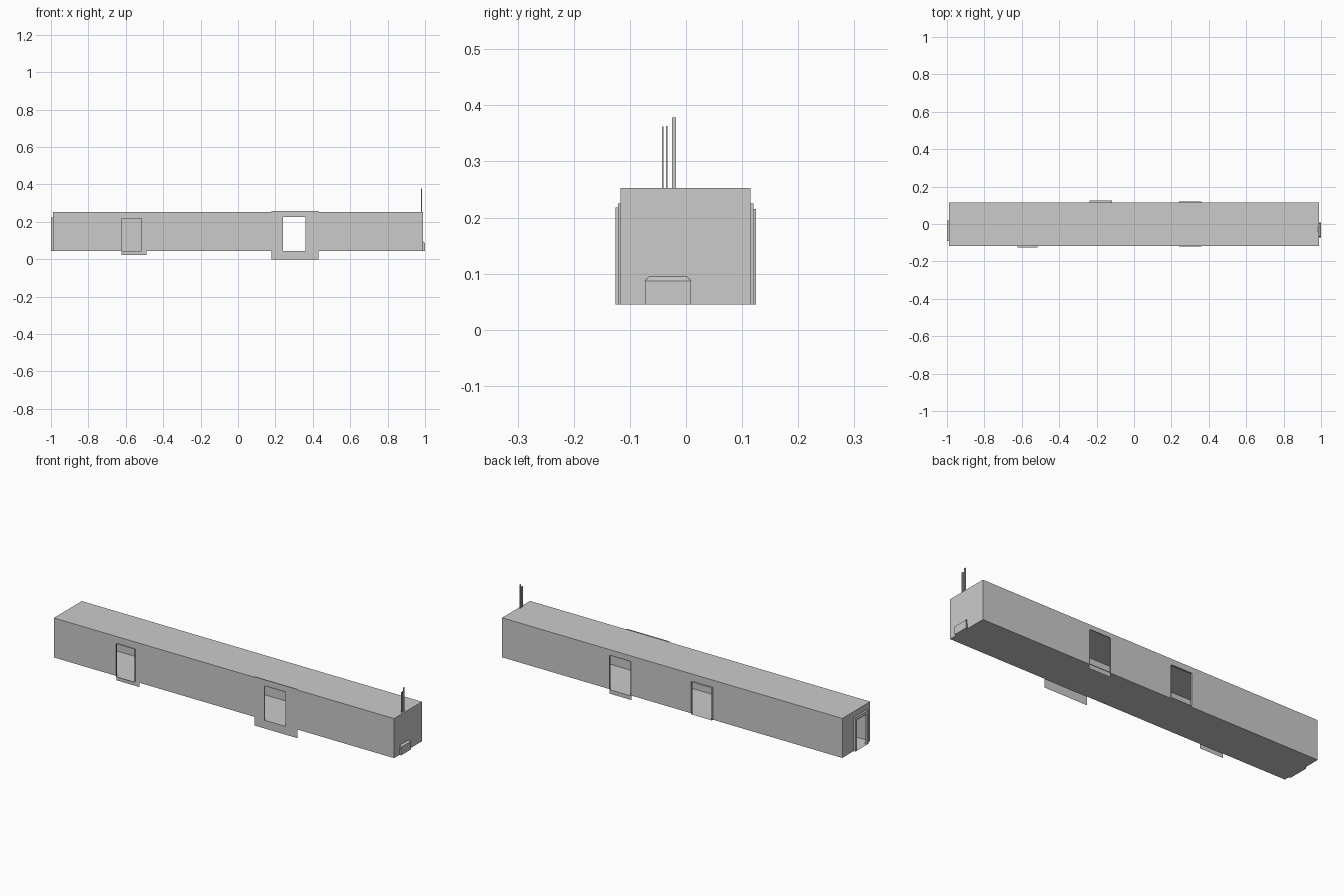
import bpy, bmesh
from mathutils import Vector

if "Cube" in bpy.data.objects:
    bpy.data.objects.remove(bpy.data.objects["Cube"])

X, YF, YB, Z0, Z1 = 0.99, -0.117, 0.115, 0.045, 0.253


def make(name, quads):
    """One mesh object from a list of four-corner faces."""
    bm = bmesh.new()
    for q in quads:
        bm.faces.new([bm.verts.new(Vector(p)) for p in q])
    bmesh.ops.remove_doubles(bm, verts=bm.verts, dist=1e-5)
    me = bpy.data.meshes.new(name)
    bm.to_mesh(me)
    bm.free()
    ob = bpy.data.objects.new(name, me)
    bpy.context.collection.objects.link(ob)
    return ob


def point(side, u, d, z):
    """Place along a wall: u along it, d outward from it."""
    return {'front': (u, YF - d, z), 'back': (u, YB + d, z),
            'left': (-X - d, u, z), 'right': (X + d, u, z)}[side]


def panel(side, u0, u1, z0, z1, d=0.0):
    q = [point(side, *p) for p in ((u0, d, z0), (u1, d, z0), (u1, d, z1), (u0, d, z1))]
    return q[::-1] if side in ('back', 'left') else q


def wall(name, side, u0, u1, z0, z1, openings=(), d=0.0):
    """Flat sheet with rectangular openings (left, right, bottom, top)."""
    quads, u = [], u0
    for a, b, low, high in sorted(openings):
        if a > u:
            quads.append(panel(side, u, a, z0, z1, d))
        if high < z1:
            quads.append(panel(side, a, b, high, z1, d))
        if low > z0:
            quads.append(panel(side, a, b, z0, low, d))
        u = b
    if u < u1:
        quads.append(panel(side, u, u1, z0, z1, d))
    return make(name, quads)


def sleeve(name, side, a, b, low, high, d):
    """Shallow door surround sticking out from the wall."""
    ring = [(a, low), (b, low), (b, high), (a, high)]
    quads = []
    for i in range(4):
        (p, q), (r, s) = ring[i], ring[(i + 1) % 4]
        quads.append([point(side, p, 0, q), point(side, r, 0, s),
                      point(side, r, d, s), point(side, p, d, q)])
    return make(name, quads)


def box(name, x0, x1, y0, y1, z0, z1):
    bm = bmesh.new()
    bmesh.ops.create_cube(bm, size=1)
    for v in bm.verts:
        v.co = ((x0 + x1) / 2 + v.co.x * (x1 - x0), (y0 + y1) / 2 + v.co.y * (y1 - y0),
                (z0 + z1) / 2 + v.co.z * (z1 - z0))
    me = bpy.data.meshes.new(name)
    bm.to_mesh(me)
    bm.free()
    ob = bpy.data.objects.new(name, me)
    bpy.context.collection.objects.link(ob)
    return ob


# Door openings
front_small = (-0.622, -0.515, Z0, 0.218)
front_large = (0.24, 0.36, Z0, 0.225)
back_main = (0.24, 0.36, Z0, 0.225)
back_side = (-0.237, -0.118, Z0, 0.215)
end_door = (-0.075, 0.006, Z0, 0.205)

# Hollow corridor shell
wall('front_wall', 'front', -X, X, Z0, Z1, [front_small, front_large])
wall('back_wall', 'back', -X, X, Z0, Z1, [back_main, back_side])
wall('left_end_wall', 'left', YF, YB, Z0, Z1, [end_door])
wall('right_end_wall', 'right', YF, YB, Z0, Z1)
make('floor', [[(-X, YB, Z0), (X, YB, Z0), (X, YF, Z0), (-X, YF, Z0)]])
make('roof', [[(-X, YF, Z1), (X, YF, Z1), (X, YB, Z1), (-X, YB, Z1)]])

# Flat plates around the doors
wall('front_large_plate', 'front', 0.178, 0.43, 0.0, 0.257, [front_large], 0.001)
wall('front_small_plate', 'front', -0.624, -0.49, 0.023, 0.236, [front_small], 0.001)
wall('back_main_plate', 'back', 0.236, 0.364, 0.022, 0.252, [back_main], 0.001)

# Door surrounds
sleeve('front_small_surround', 'front', *front_small, 0.009)
sleeve('front_large_surround', 'front', *front_large, 0.004)
sleeve('back_main_surround', 'back', *back_main, 0.005)
sleeve('back_side_surround', 'back', *back_side, 0.01)
sleeve('end_door_outer', 'left', -0.09, 0.02, Z0, 0.222, 0.01)
sleeve('end_door_inner', 'left', *end_door, 0.01)
wall('end_door_rim', 'left', -0.09, 0.02, Z0, 0.222, [end_door], 0.01)

# Low cover on the right end, with a sloped top
cover = box('end_cover', X, 1.0, -0.073, 0.009, Z0, 0.095)
for v in cover.data.vertices:
    if v.co.z > 0.09:
        if v.co.x > 0.995:
            v.co.z = 0.087
        else:
            v.co.y += 0.008 if v.co.y < -0.03 else -0.008

# Roof rods
for name, y0, y1, top in (('rod_wide', -0.025, -0.018, 0.378),
                          ('rod_thin_a', -0.0355, -0.033, 0.363),
                          ('rod_thin_b', -0.043, -0.0405, 0.362)):
    box(name, 0.979, 0.983, y0, y1, Z1 - 0.003, top)
